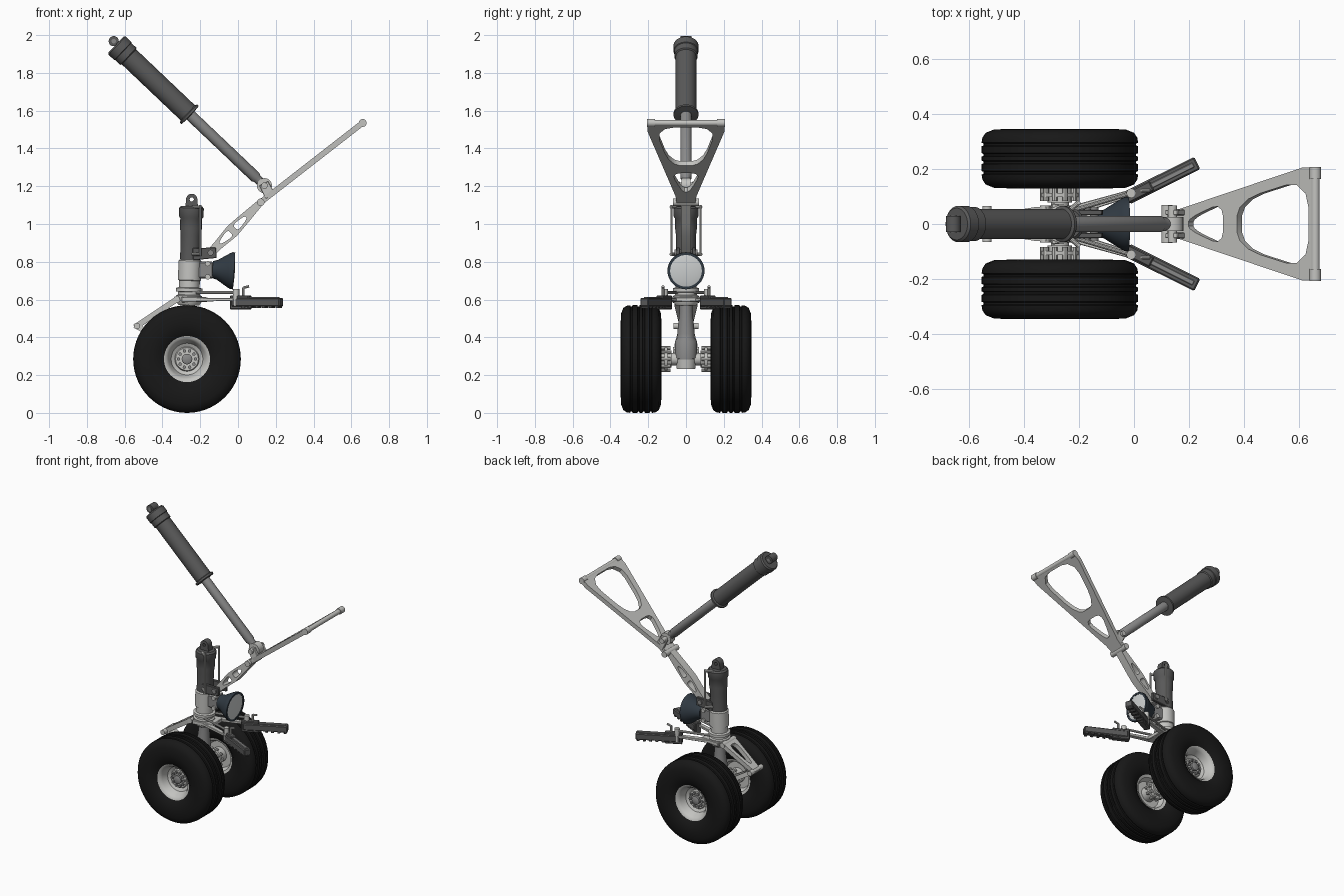
import bpy, bmesh, math
from mathutils import Vector, Matrix

if "Cube" in bpy.data.objects:
    bpy.data.objects.remove(bpy.data.objects["Cube"])


def material(name, r, g, b):
    m = bpy.data.materials.new(name)
    m.use_nodes = True
    m.diffuse_color = (r, g, b, 1)
    m.node_tree.nodes["Principled BSDF"].inputs["Base Color"].default_value = (r, g, b, 1)
    return m


LIGHT = material("light grey paint", .55, .55, .53)
DARK = material("dark grey metal", .1, .1, .1)
MID = material("mid grey metal", .25, .25, .25)
RUBBER = material("black rubber", .009, .009, .009)
BLUE = material("blue black housing", .03, .042, .055)
GLASS = material("pale lens", .62, .64, .64)


def finish(name, bm, mat, matrix, angle=35):
    bmesh.ops.recalc_face_normals(bm, faces=bm.faces)
    me = bpy.data.meshes.new(name)
    bm.to_mesh(me)
    bm.free()
    me.materials.append(mat)
    ob = bpy.data.objects.new(name, me)
    bpy.context.collection.objects.link(ob)
    ob.matrix_world = matrix
    bpy.ops.object.select_all(action='DESELECT')
    ob.select_set(True)
    bpy.context.view_layer.objects.active = ob
    bpy.ops.object.shade_smooth_by_angle(angle=math.radians(angle))
    return ob


def lathe(name, origin, axis, profile, mat, steps=32):
    """Turn (distance along axis, radius) points around an axis."""
    bm = bmesh.new()
    vs = [bm.verts.new((r, 0, t)) for t, r in profile]
    es = [bm.edges.new(p) for p in zip(vs, vs[1:])]
    bmesh.ops.spin(bm, geom=vs + es, cent=(0, 0, 0), axis=(0, 0, 1),
                   angle=math.tau, steps=steps, use_duplicate=False)
    bmesh.ops.remove_doubles(bm, verts=bm.verts, dist=1e-5)
    q = Vector(axis).to_track_quat('Z', 'Y').to_matrix().to_4x4()
    return finish(name, bm, mat, Matrix.Translation(origin) @ q)


def rod(name, a, b, r, mat, r2=None, steps=20):
    a, b = Vector(a), Vector(b)
    n = (b - a).length
    return lathe(name, a, b - a, [(0, 0), (0, r), (n, r2 or r), (n, 0)], mat, steps)


def pin(name, x, z, half, r, mat, y=0):
    return rod(name, (x, y - half, z), (x, y + half, z), r, mat)


def beam(name, a, b, width, height, mat, end=1):
    """Box from a to b; width is sideways, height upward, end scales the far end."""
    a, b = Vector(a), Vector(b)
    u = (b - a).normalized()
    side = Vector((0, 0, 1)).cross(u)
    side = side.normalized() if side.length > .01 else Vector((0, 1, 0))
    up = u.cross(side)
    m = Matrix((u, side, up)).transposed().to_4x4()
    m.translation = a
    bm = bmesh.new()
    bmesh.ops.create_cube(bm, size=1)
    for v in bm.verts:
        k = end if v.co.x > 0 else 1
        v.co = ((v.co.x + .5) * (b - a).length, v.co.y * width * k, v.co.z * height * k)
    bmesh.ops.bevel(bm, geom=bm.edges[:], offset=min(width, height) * .12, segments=1, affect='EDGES')
    return finish(name, bm, mat, m)


def rounded(loop, times=3):
    for _ in range(times):
        nxt = []
        for p, q in zip(loop, loop[1:] + loop[:1]):
            p, q = Vector(p), Vector(q)
            nxt += [p.lerp(q, .2), p.lerp(q, .8)]
        loop = nxt
    return loop


def mirrored(half):
    return half + [(u, -v) for u, v in reversed(half)]


def plate(name, loops, thick, origin, u, v, mat):
    """Flat plate with cut-outs, drawn in the plane of u and v."""
    cu = bpy.data.curves.new(name, 'CURVE')
    cu.dimensions, cu.fill_mode, cu.extrude = '2D', 'BOTH', thick / 2
    for loop in loops:
        s = cu.splines.new('POLY')
        s.points.add(len(loop) - 1)
        for p, c in zip(s.points, loop):
            p.co = (c[0], c[1], 0, 1)
        s.use_cyclic_u = True
    tmp = bpy.data.objects.new(name + " outline", cu)
    bpy.context.collection.objects.link(tmp)
    me = bpy.data.meshes.new_from_object(tmp.evaluated_get(bpy.context.evaluated_depsgraph_get()))
    bpy.data.objects.remove(tmp)
    bm = bmesh.new()
    bm.from_mesh(me)
    bmesh.ops.remove_doubles(bm, verts=bm.verts, dist=1e-5)
    bpy.data.meshes.remove(me)
    u, v = Vector(u).normalized(), Vector(v).normalized()
    m = Matrix((u, v, u.cross(v))).transposed().to_4x4()
    m.translation = origin
    return finish(name, bm, mat, m)


# Wheels
AX, AZ = -.27, .285
tread = [(.075, .11), (.1, .14), (.108, .19), (.106, .24), (.094, .27), (.076, .282), (.058, .285),
         (.055, .278), (.048, .278), (.045, .285), (.02, .285), (.017, .278), (.01, .278), (.007, .285)]
tyre = tread + [(-w, r) for w, r in reversed(tread)]
rim = [(.078, .108), (.09, .122), (.086, .11), (.07, .098), (.03, .084), (.02, .065), (.03, .06), (.03, 0)]
inner_rim = [(-.078, .108), (-.09, .122), (-.084, .105), (-.05, .09), (-.05, 0)]
for side, s in (("left", -1), ("right", 1)):
    c, out = Vector((AX, s * .238, AZ)), Vector((0, s, 0))
    lathe(side + "_tyre", c, out, tyre, RUBBER, 56)
    lathe(side + "_rim", c, out, rim, LIGHT, 40)
    lathe(side + "_inner_rim", c, out, inner_rim, LIGHT, 40)
    lathe(side + "_hub_cap", c, out, [(.02, .028), (.045, .028), (.05, .02), (.05, 0)], MID)
    lathe(side + "_brake_drum", c, out, [(-.16, 0), (-.16, .045), (-.14, .045), (-.14, .068),
          (-.125, .068), (-.125, .05), (-.05, .05)], LIGHT)
    for i in range(10):
        a = math.tau * i / 10
        d = Vector((math.cos(a), 0, math.sin(a)))
        rod(side + "_hub_bolt", c + d * .045 + out * .025, c + d * .045 + out * .042, .009, MID, steps=8)
        rod(side + "_brake_bolt", c + d * .062 - out * .155, c + d * .062 - out * .105, .01, LIGHT, steps=8)
pin("axle", AX, AZ, .19, .033, LIGHT)

# Shock strut, bottom to top
foot, top = Vector((AX, 0, .24)), Vector((-.245, 0, 1.12))
up = (top - foot).normalized()
lathe("axle_block", foot, up, [(0, 0), (0, .048), (.05, .052), (.05, .058), (.14, .058), (.16, .045),
      (.19, .045), (.2, .036)], MID)
lathe("strut_foot", foot, up, [(-.006, 0), (-.006, .05), (.045, .055)], LIGHT)
lathe("strut_piston", foot, up, [(.18, .046), (.3, .034), (.38, .034)], MID)
lathe("strut_collar", foot, up, [(.33, 0), (.33, .055), (.35, .068), (.38, .068), (.385, .058), (.4, .058),
      (.402, .07), (.42, .07), (.424, .055), (.46, .055), (.463, .061), (.565, .061), (.575, .05)], LIGHT)
lathe("strut_cylinder", foot, up, [(.57, .053), (.7, .053), (.74, .058), (.79, .058), (.8, .065), (.845, .065),
      (.855, .055), (.855, 0)], DARK)
plate("strut_top_lug", [[(-.035, -.06), (.035, -.06)] + [(.03 * math.cos(t * math.pi / 10), .03 * math.sin(t * math.pi / 10))
      for t in range(11)], [(.012 * math.cos(t), .012 * math.sin(t)) for t in range(6)]],
      .045, (-.245, 0, 1.13), (1, 0, 0), (0, 0, 1), DARK)

# Side pipes and steering arms
for side, s in (("left", -1), ("right", 1)):
    rod(side + "_pipe", (-.2, s * .077, .83), (-.2, s * .077, 1.1), .006, LIGHT, steps=10)
    for z in (.84, 1.09):
        rod(side + "_pipe_clip", (-.24, s * .045, z), (-.2, s * .08, z), .009, LIGHT, steps=10)
    a, b = Vector((-.22, s * .05, .6)), Vector((-.01, s * .112, .6))
    beam(side + "_lower_arm", a, b, .036, .02, LIGHT, .75)
    rod(side + "_upper_arm", a + Vector((0, 0, .037)), b + Vector((0, 0, .037)), .008, LIGHT, steps=10)
    rod(side + "_arm_pivot", b - Vector((0, 0, .035)), b + Vector((0, 0, .055)), .017, LIGHT)
    d = Vector((.225, s * .112, 0)).normalized()
    p = Vector((-.025, s * .095, .585))
    beam(side + "_door_bar", p, p + d * .285, .05, .045, DARK)
    beam(side + "_door_bar_root", p - d * .012, p + d * .1, .04, .075, DARK)
    beam(side + "_door_rail", p + d * .08 + Vector((0, 0, .02)), p + d * .27 + Vector((0, 0, .02)), .018, .018, MID)
    for i in range(6):
        q = p + d * (.06 + i * .04) - Vector((0, 0, .022))
        beam(side + "_door_tooth", q, q + d * .018, .045, .018, DARK)
    h = p + d * .06 + Vector((0, 0, .03))
    rod(side + "_hook_stem", h, h + Vector((0, 0, .05)), .007, LIGHT, steps=10)
    rod(side + "_hook_tip", h + Vector((0, 0, .048)), h + Vector((.03, 0, .055)), .007, LIGHT, steps=10)
beam("steering_yoke", (-.3, 0, .6), (-.16, 0, .6), .15, .03, LIGHT, .8)

# Torque links behind the strut
knee = Vector((-.535, 0, .46))
for name, x, z in (("upper", -.325, .6), ("lower", -.32, .33)):
    root = Vector((x, 0, z))
    n = (knee - root).length
    plate(name + "_torque_link", [mirrored([(-.015, .062), (.03, .062), (n + .012, .03)]),
          rounded(mirrored([(.03, .036), (n - .05, .014)]))], .03, root, knee - root, (0, 1, 0), LIGHT)
    pin(name + "_link_pin", x, z, .068, .018, LIGHT)
pin("knee_pin", knee.x, knee.z, .066, .017, LIGHT)

# Landing lamp
lz = Vector((-.12, 0, .758))
aim = Vector((1, 0, -.06)).normalized()
lathe("lamp_housing", lz, aim, [(-.015, 0), (-.015, .045), (.01, .052), (.07, .09), (.085, .098),
      (.1, .098), (.1, .084)], BLUE, 40)
lathe("lamp_lens", lz, aim, [(.096, .086), (.102, .06), (.104, 0)], GLASS, 40)
beam("lamp_bracket", (-.22, 0, .757), (-.13, 0, .757), .07, .09, MID)
for z in (.72, .79):
    pin("lamp_bolt", -.16, z, .045, .014, LIGHT)

# Lower drag brace
elbow, heel = Vector((.12, 0, 1.115)), Vector((-.145, 0, .848))
run = elbow - heel
n = run.length
plate("lower_brace", [mirrored([(-.015, .022), (.05, .024), (.16, .036), (.24, .03), (n + .01, .016)]),
      rounded(mirrored([(.07, .008), (.15, .024)])), rounded(mirrored([(.185, .022), (.265, .01)]))],
      .055, heel, run, Vector((0, 1, 0)).cross(run), LIGHT)
pin("brace_heel_pin", heel.x, heel.z, .06, .016, MID)
for s in (-1, 1):
    beam("brace_heel_lug", (-.24, s * .042, .84), (-.115, s * .042, .848), .022, .065, DARK, .85)
pin("elbow_pin", elbow.x, elbow.z, .07, .02, LIGHT)

# Upper A-shaped brace
tip = Vector((.66, 0, 1.535))
run = tip - elbow
n = run.length
plate("upper_brace", [mirrored([(-.012, .048), (.07, .055), (n - .05, .205), (n, .205)]),
      rounded(mirrored([(.11, .02), (.27, .08)]), 2),
      rounded(mirrored([(.335, .085), (n - .02, .168)]), 2)], .03, elbow, run, (0, 1, 0), LIGHT)
pin("upper_brace_bar", tip.x, tip.z, .2, .016, LIGHT)
for s in (-1, 1):
    pin("upper_brace_eye", tip.x, tip.z, .022, .021, LIGHT, s * .185)

# Retraction actuator
a, b = Vector((-.646, 0, 1.95)), Vector((.14, 0, 1.203))
d = b - a
lathe("actuator_cylinder", a, d, [(0, 0), (0, .058), (.008, .066), (.05, .066), (.053, .062), (.09, .062),
      (.095, .055), (.525, .055), (.53, .066), (.542, .066), (.545, .03)], DARK)
lathe("actuator_rod", a, d, [(.53, .03), (1.02, .03), (1.03, .024), (1.07, .024)], MID)
pin("actuator_top_eye", -.658, 1.968, .03, .027, DARK)
pin("actuator_eye_bore", -.658, 1.968, .032, .012, MID)
pin("actuator_rod_eye", b.x, b.z, .025, .04, LIGHT)
pin("actuator_pin", b.x, b.z, .068, .017, LIGHT)
for s in (-1, 1):
    beam("actuator_lug", (.172, s * .042, 1.145), (.136, s * .042, 1.215), .022, .06, LIGHT, .85)
